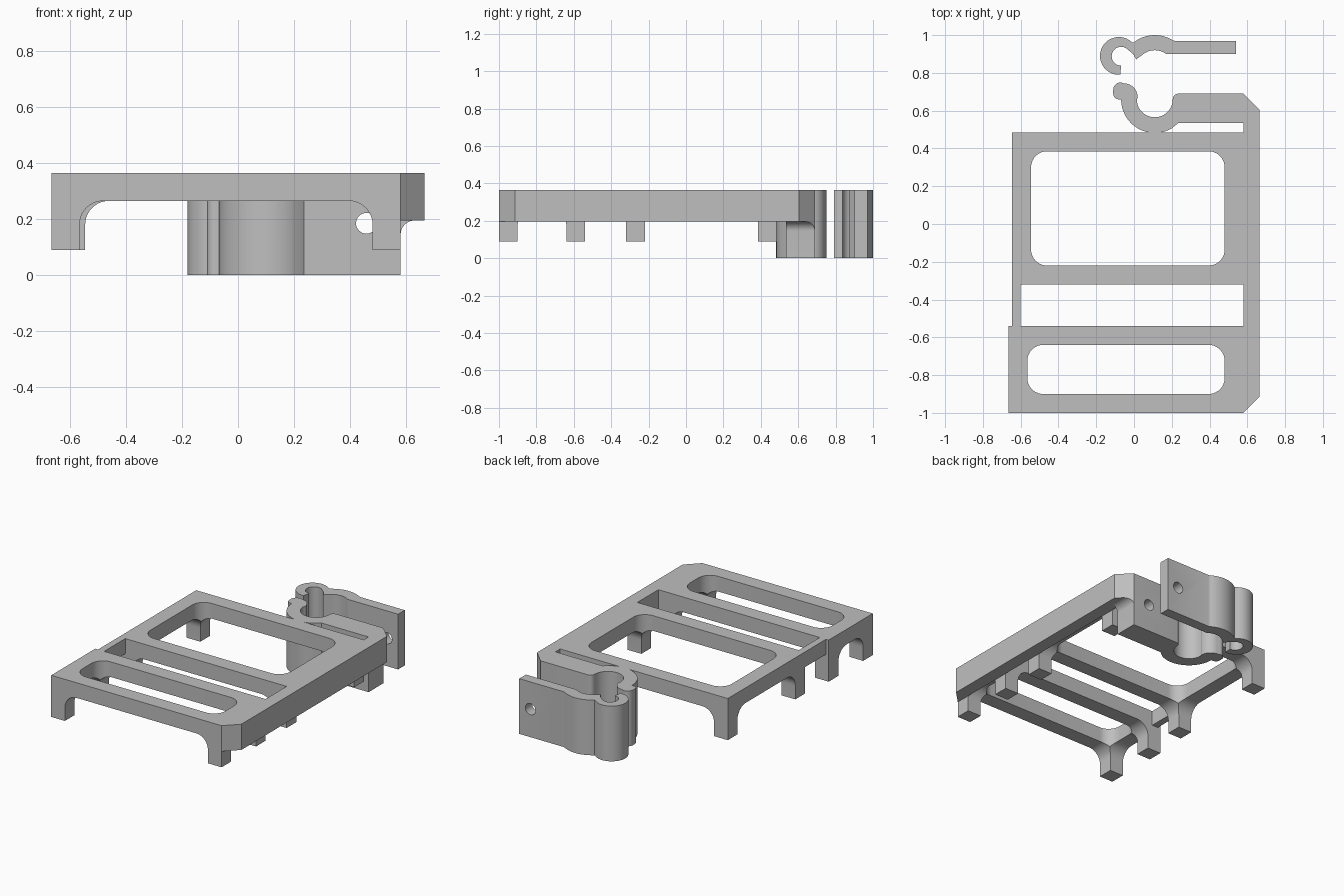
import bpy, bmesh
from math import cos, sin, radians

cube = bpy.data.objects.get("Cube")
if cube:
    bpy.data.objects.remove(cube)

grey = bpy.data.materials.new("plain_grey")
grey.use_nodes = True
grey.diffuse_color = (0.52, 0.52, 0.52, 1)
grey.node_tree.nodes["Principled BSDF"].inputs["Base Color"].default_value = (0.52, 0.52, 0.52, 1)

TOP, FOOT, BEAM, RAIL = 0.365, 0.09, 0.265, 0.195


def arc(cx, cy, r, start, end, n=24):
    angles = [radians(start + (end - start) * i / n) for i in range(n + 1)]
    return [(cx + r * cos(a), cy + r * sin(a)) for a in angles]


def box(x0, x1, y0, y1):
    return [(x0, y0), (x1, y0), (x1, y1), (x0, y1)]


def rounded(x0, x1, y0, y1, r=0.085):
    return (arc(x0 + r, y0 + r, r, 180, 270, 10) + arc(x1 - r, y0 + r, r, 270, 360, 10)
            + arc(x1 - r, y1 - r, r, 0, 90, 10) + arc(x0 + r, y1 - r, r, 90, 180, 10))


def prism(name, outline, lo, hi, axis="z"):
    """Extrude a flat outline along one axis."""
    place = {"x": lambda a, b, h: (h, a, b),
             "y": lambda a, b, h: (a, h, b),
             "z": lambda a, b, h: (a, b, h)}[axis]
    bm = bmesh.new()
    face = bm.faces.new([bm.verts.new(place(a, b, lo)) for a, b in outline])
    side = bmesh.ops.extrude_face_region(bm, geom=[face])["geom"]
    shift = place(0, 0, hi - lo)
    bmesh.ops.translate(bm, vec=shift, verts=[g for g in side if isinstance(g, bmesh.types.BMVert)])
    bmesh.ops.remove_doubles(bm, verts=bm.verts, dist=1e-5)
    bmesh.ops.recalc_face_normals(bm, faces=bm.faces)
    mesh = bpy.data.meshes.new(name)
    bm.to_mesh(mesh)
    bm.free()
    mesh.materials.append(grey)
    ob = bpy.data.objects.new(name, mesh)
    bpy.context.collection.objects.link(ob)
    return ob


def combine(target, tools, operation):
    """Apply a boolean with each tool, then drop the tool."""
    for tool in tools:
        mod = target.modifiers.new("bool", "BOOLEAN")
        mod.operation, mod.solver, mod.object = operation, "EXACT", tool
        bpy.context.view_layer.update()
        result = bpy.data.meshes.new_from_object(
            target.evaluated_get(bpy.context.evaluated_depsgraph_get()))
        target.modifiers.clear()
        target.data = result
        bpy.data.objects.remove(tool)
    return target


def table_frame(name, x0, x1, y0, y1, w=0.1):
    """Four-legged frame: a block opened by a rounded window along each axis."""
    frame = prism(name, box(x0, x1, y0, y1), FOOT, TOP)
    hx0, hx1, hy0, hy1 = x0 + w, x1 - w, y0 + w, y1 - w
    return combine(frame, [
        prism("window", rounded(hx0, hx1, hy0, hy1), -1, 1),
        prism("front_arch", rounded(hx0, hx1, -0.3, BEAM), -2, 2, "y"),
        prism("side_arch", rounded(hy0, hy1, -0.3, BEAM), -2, 2, "x")], "DIFFERENCE")


# Main tray: two frames, a side rail and a narrow link
tray = table_frame("tray", -0.665, 0.58, -1, -0.54)
rear_frame = table_frame("rear_frame", -0.645, 0.58, -0.32, 0.485)
rail = prism("side_rail", [(0.58, -1), (0.665, -0.915), (0.665, 0.605), (0.58, 0.69)], RAIL, TOP)
link = prism("link", box(-0.645, -0.6, -0.54, -0.32), BEAM, TOP)

# Clamp fixed to the tray: thick tab, open ring and hooked end
clamp = prism("clamp", arc(0.11, 0.66, 0.095, 0, -180)
              + arc(-0.055, 0.67, 0.075, 0, 90, 10)
              + arc(-0.07, 0.71, 0.04, 90, 180, 8)
              + arc(-0.08, 0.69, 0.03, 180, 270, 8)
              + arc(0.11, 0.66, 0.178, 180, 300)
              + [(0.235, 0.535), (0.58, 0.535), (0.58, 0.69)]
              + arc(0.235, 0.66, 0.03, 90, 180, 8), 0, TOP)

# Curved support under the rail beside the clamp
gusset = prism("gusset", [(0.58, RAIL)] + arc(0.63, 0.145, 0.05, 180, 90, 10), 0.535, 0.69, "y")
combine(gusset, [prism("corner", [(0.58, 0.69), (0.68, 0.59), (0.7, 0.8), (0.58, 0.8)], -1, 1)],
        "DIFFERENCE")

combine(tray, [rear_frame, rail, link, clamp, gusset], "UNION")

# Loose clip: hook, shallow bend and flat tab
clip = prism("clip", arc(-0.08, 0.89, 0.1, 274, 47)
             + arc(0.11, 0.82, 0.18, 129, 58)
             + [(0.215, 0.97), (0.54, 0.97), (0.54, 0.9)]
             + arc(0.11, 0.82, 0.1, 53, 125)
             + [(0.012, 0.872), (-0.005, 0.9)]
             + arc(-0.068, 0.888, 0.05, 50, 270), 0, TOP)

# Bolt hole through both tabs, then shading
for part, y0, y1 in ((tray, 0.51, 0.8), (clip, 0.8, 1.1)):
    combine(part, [prism("bolt_hole", arc(0.458, 0.185, 0.037, 0, 360, 32), y0, y1, "y")], "DIFFERENCE")
    bpy.ops.object.select_all(action="DESELECT")
    part.select_set(True)
    bpy.context.view_layer.objects.active = part
    bpy.ops.object.shade_smooth_by_angle(angle=radians(30))
